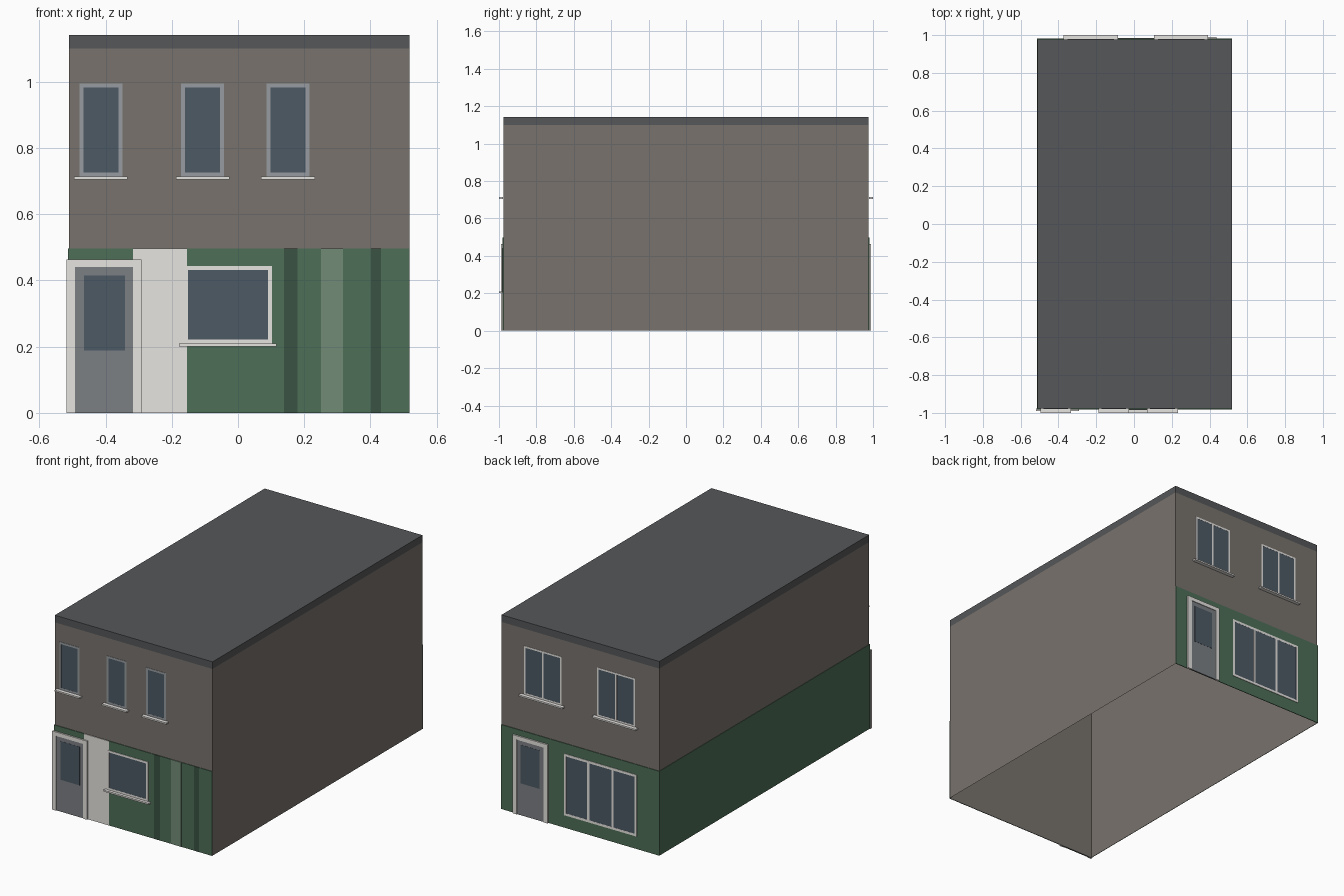
import bpy

if "Cube" in bpy.data.objects:
    bpy.data.objects.remove(bpy.data.objects["Cube"])


def mat(name, r, g, b):
    m = bpy.data.materials.new(name)
    m.diffuse_color = (r, g, b, 1)
    m.use_nodes = True
    m.node_tree.nodes["Principled BSDF"].inputs["Base Color"].default_value = m.diffuse_color
    return m


BRICK = mat("brown_wall", 0.188, 0.170, 0.154)
GREEN = mat("green_paint", 0.075, 0.158, 0.095)
DARK_GREEN = mat("dark_green", 0.042, 0.085, 0.055)
LIGHT_GREEN = mat("light_green", 0.17, 0.26, 0.185)
ROOF = mat("roof_grey", 0.092, 0.095, 0.1)
GLASS = mat("window_glass", 0.075, 0.1, 0.13)
TRIM = mat("pale_trim", 0.8, 0.78, 0.75)
GREY_TRIM = mat("grey_trim", 0.31, 0.33, 0.35)
DOOR = mat("door_grey", 0.2, 0.215, 0.23)

# Box faces: left, right, front, back, bottom, top
FACES = [(0, 1, 3, 2), (4, 6, 7, 5), (0, 4, 5, 1), (2, 3, 7, 6), (0, 2, 6, 4), (1, 5, 7, 3)]


def boxes(name, spans, material, skip=()):
    """One object made of axis-aligned boxes (x0, x1, y0, y1, z0, z1), minus skipped faces."""
    verts, faces = [], []
    for x0, x1, y0, y1, z0, z1 in spans:
        y0, y1 = sorted((y0, y1))
        n = len(verts)
        verts += [(x, y, z) for x in (x0, x1) for y in (y0, y1) for z in (z0, z1)]
        faces += [tuple(n + i for i in f) for k, f in enumerate(FACES) if k not in skip]
    me = bpy.data.meshes.new(name)
    me.from_pydata(verts, [], faces)
    me.materials.append(material)
    ob = bpy.data.objects.new(name, me)
    bpy.context.collection.objects.link(ob)
    return ob


WALL = 0.977
INNER = WALL + 0.0005
LEFT, RIGHT = -0.51, 0.518


def panel(name, side, x0, x1, z0, z1, out, material):
    """Thin slab on the front (side -1) or back (side 1), reaching |y| = out."""
    boxes(name, [(x0, x1, side * INNER, side * out, z0, z1)], material,
          skip=(3,) if side < 0 else (2,))


def window(name, side, x0, x1, z0, z1, out, panes=1, t=0.012, frame=TRIM, sill=0.0):
    yi, yo = side * INNER, side * out
    bars = [(x0, x1, yi, yo, z0, z0 + t), (x0, x1, yi, yo, z1 - t, z1),
            (x0, x0 + t, yi, yo, z0 + t, z1 - t), (x1 - t, x1, yi, yo, z0 + t, z1 - t)]
    for i in range(1, panes):
        c = x0 + (x1 - x0) * i / panes
        bars.append((c - t / 2, c + t / 2, yi, yo, z0 + t, z1 - t))
    boxes(name + "_frame", bars, frame, skip=(3,) if side < 0 else (2,))
    panel(name + "_glass", side, x0 + t, x1 - t, z0 + t, z1 - t, out - 0.0006, GLASS)
    if sill:
        panel(name + "_sill", side, x0 - sill, x1 + sill, z0 - 0.009, z0, 1.0, TRIM)


def door(name, side, x0, x1):
    t, h, out = 0.026, 0.463, 0.99
    yi, yo = side * INNER, side * out
    boxes(name + "_frame", [(x0, x0 + t, yi, yo, 0, h), (x1 - t, x1, yi, yo, 0, h),
                            (x0 + t, x1 - t, yi, yo, h - 0.023, h)], TRIM,
          skip=(3,) if side < 0 else (2,))
    panel(name + "_leaf", side, x0 + t, x1 - t, 0, h - 0.023, 0.986, DOOR)
    panel(name + "_glass", side, x0 + 0.053, x1 - 0.05, 0.188, 0.415, 0.987, GLASS)


# Open-bottomed wall shell and flat roof cap
boxes("walls", [(LEFT, RIGHT, -WALL, WALL, 0, 1.10)], BRICK, skip=(4, 5))
boxes("roof", [(LEFT, RIGHT, -WALL, WALL, 1.10, 1.142)], ROOF, skip=(4,))

# Painted ground floor on front, back and left side
panel("front_paint", -1, -0.513, RIGHT, 0, 0.497, 0.981, GREEN)
panel("back_paint", 1, -0.513, RIGHT, 0, 0.497, 0.981, GREEN)
boxes("left_paint", [(-0.513, LEFT - 0.0005, -INNER, INNER, 0, 0.497)], GREEN, skip=(1, 2, 3))

# Front: upper windows
for i, x in enumerate((-0.479, -0.172, 0.086)):
    window(f"front_upper_window_{i + 1}", -1, x, x + 0.13, 0.714, 0.995, 0.979,
           frame=GREY_TRIM, sill=0.016)

# Front: shopfront
door("front_door", -1, -0.518, -0.291)
panel("pale_panel", -1, -0.317, -0.154, 0, 0.497, 0.9818, TRIM)
window("front_shop_window", -1, -0.163, 0.102, 0.21, 0.443, 0.9835, sill=0.015)
panel("dark_strip_left", -1, 0.139, 0.18, 0, 0.497, 0.9818, DARK_GREEN)
panel("light_strip", -1, 0.251, 0.317, 0, 0.497, 0.9818, LIGHT_GREEN)
panel("dark_strip_right", -1, 0.402, 0.432, 0, 0.497, 0.9818, DARK_GREEN)

# Back: upper windows, door and wide window
for i, x in enumerate((-0.352, 0.126)):
    window(f"back_upper_window_{i + 1}", 1, x, x + 0.246, 0.714, 1.0, 0.979,
           panes=2, t=0.01, sill=0.02)
door("back_door", 1, 0.21, 0.437)
window("back_shop_window", 1, -0.367, 0.106, 0.074, 0.437, 0.9835, panes=3, t=0.014)
